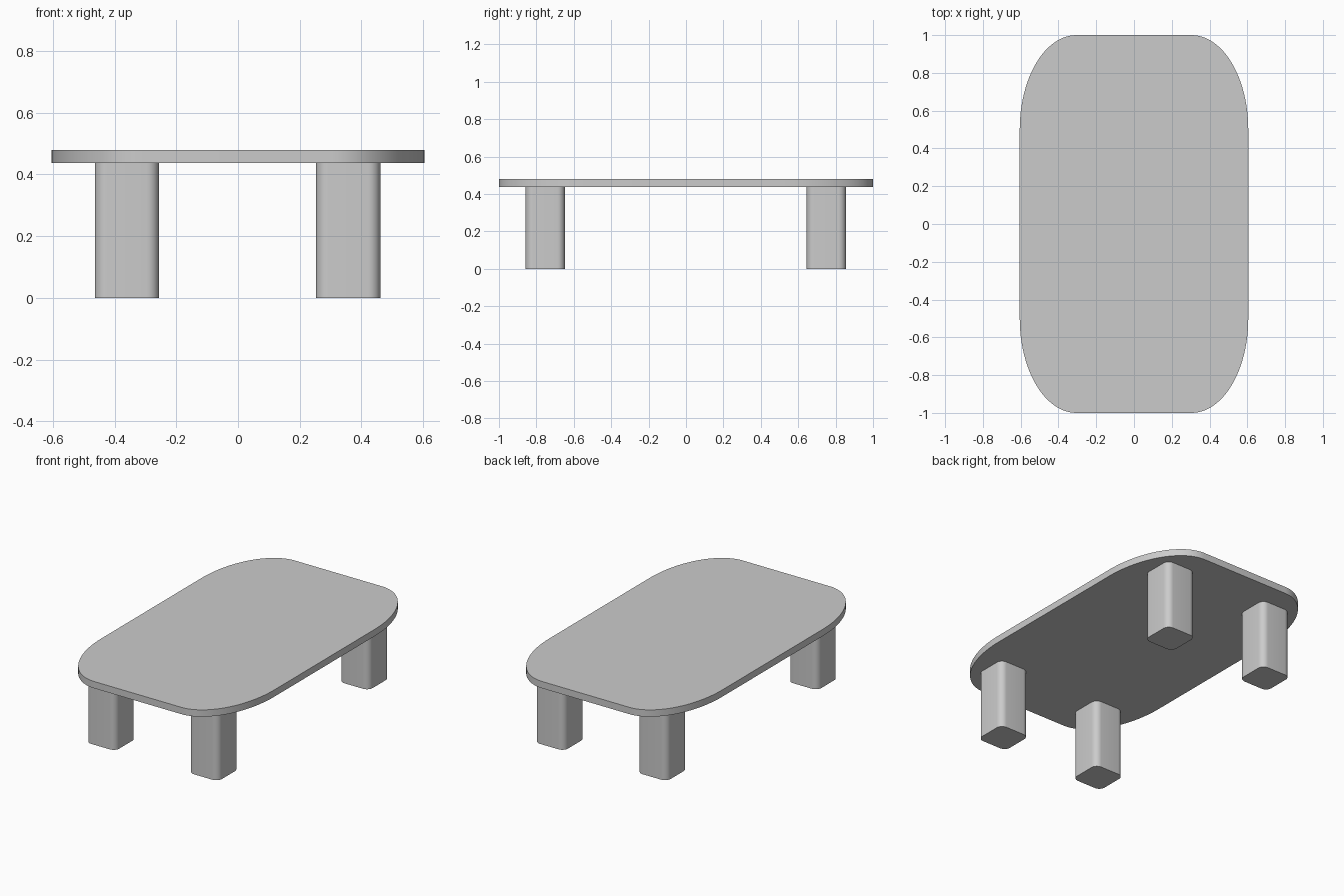
import bpy
import bmesh
import math

cube = bpy.data.objects.get("Cube")
if cube:
    bpy.data.objects.remove(cube, do_unlink=True)

# One plain grey for the whole table
grey = bpy.data.materials.new("plain_grey")
grey.use_nodes = True
colour = (0.6, 0.6, 0.6, 1.0)
grey.diffuse_color = colour
grey.node_tree.nodes["Principled BSDF"].inputs["Base Color"].default_value = colour


def rounded_slab(name, centre, half, radius, z_range, steps):
    """Upright prism over a rectangle with elliptical corners."""
    bm = bmesh.new()
    verts = []
    for quarter, (sx, sy) in enumerate([(1, 1), (-1, 1), (-1, -1), (1, -1)]):
        for i in range(steps + 1):
            a = (quarter + i / steps) * math.pi / 2
            x = sx * (half[0] - radius[0]) + radius[0] * math.cos(a)
            y = sy * (half[1] - radius[1]) + radius[1] * math.sin(a)
            verts.append(bm.verts.new((x, y, z_range[0])))
    base = bm.faces.new(verts)
    grown = bmesh.ops.extrude_face_region(bm, geom=[base], use_keep_orig=True)
    top = [v for v in grown["geom"] if isinstance(v, bmesh.types.BMVert)]
    bmesh.ops.translate(bm, verts=top, vec=(0, 0, z_range[1] - z_range[0]))
    bmesh.ops.recalc_face_normals(bm, faces=bm.faces)
    mesh = bpy.data.meshes.new(name)
    bm.to_mesh(mesh)
    bm.free()
    mesh.materials.append(grey)
    obj = bpy.data.objects.new(name, mesh)
    obj.location = (centre[0], centre[1], 0)
    bpy.context.collection.objects.link(obj)
    bpy.ops.object.select_all(action='DESELECT')
    obj.select_set(True)
    bpy.context.view_layer.objects.active = obj
    bpy.ops.object.shade_smooth_by_angle(angle=math.radians(35))
    return obj


# Table top with long elliptical corners
UNDERSIDE, TOP = 0.437, 0.48
rounded_slab("table_top", (0, 0), (0.605, 1.0), (0.3, 0.5), (UNDERSIDE, TOP), 24)

# Four square legs with rounded upright edges
for side, x in (("left", 0.357), ("right", -0.36)):
    for end, y in (("front", -0.753), ("back", 0.75)):
        rounded_slab(f"{end}_{side}_leg", (x, y), (0.104, 0.105),
                     (0.04, 0.04), (0, UNDERSIDE), 8)
